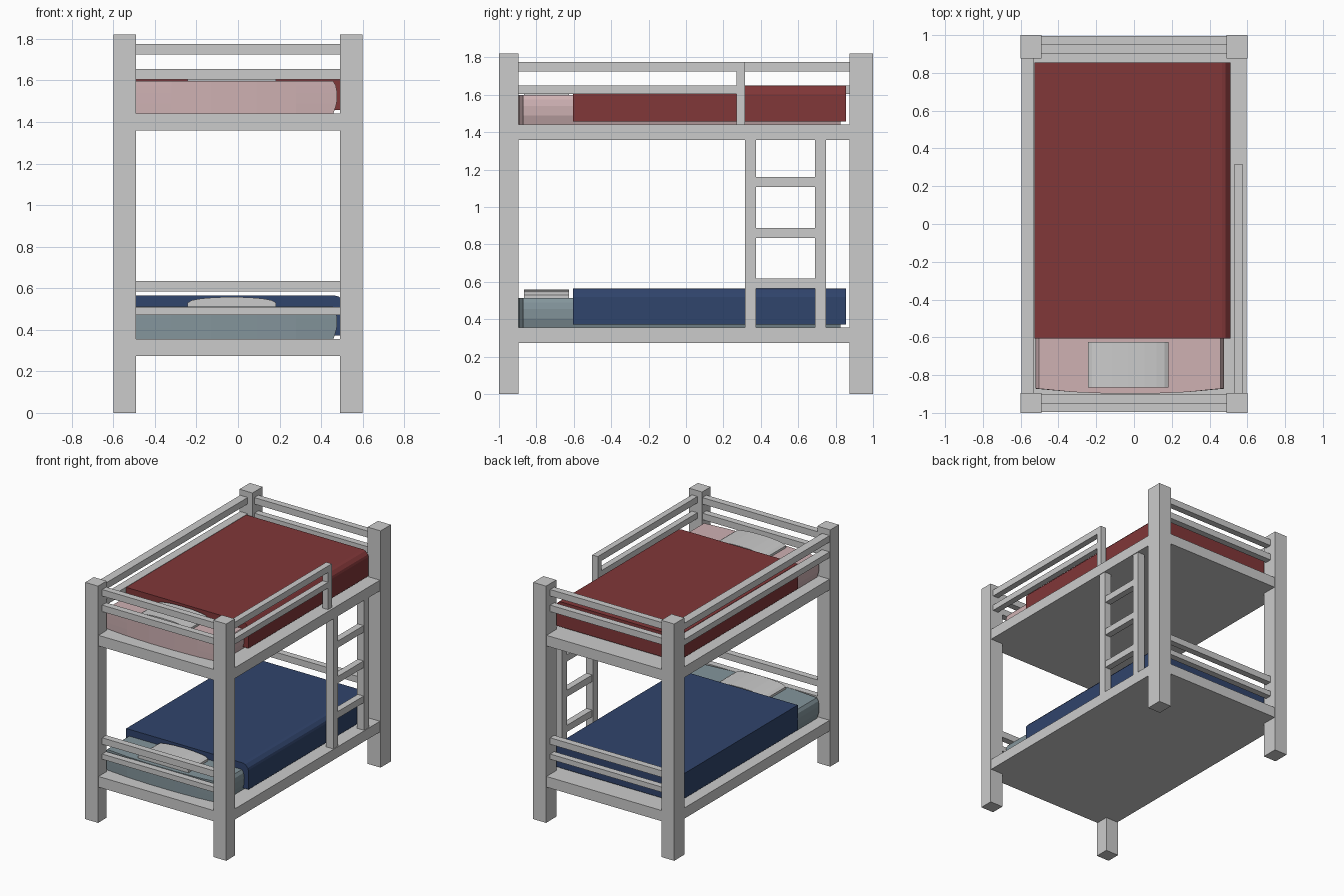
import bpy, bmesh, math

if "Cube" in bpy.data.objects:
    bpy.data.objects.remove(bpy.data.objects["Cube"])


def material(name, rgb):
    m = bpy.data.materials.new(name)
    m.diffuse_color = (*rgb, 1)
    m.use_nodes = True
    m.node_tree.nodes["Principled BSDF"].inputs["Base Color"].default_value = m.diffuse_color
    return m


def finish(name, bm, mat=None):
    bmesh.ops.recalc_face_normals(bm, faces=bm.faces)
    me = bpy.data.meshes.new(name)
    bm.to_mesh(me)
    bm.free()
    ob = bpy.data.objects.new(name, me)
    bpy.context.collection.objects.link(ob)
    if mat:
        me.materials.append(mat)
    return ob


def box(name, x, y, z, mat=None):
    bm = bmesh.new()
    bmesh.ops.create_cube(bm, size=1)
    for v in bm.verts:
        v.co = [(r[0] + r[1]) / 2 + c * (r[1] - r[0]) for c, r in zip(v.co, (x, y, z))]
    return finish(name, bm, mat)


def loft(name, rings, mat=None):
    bm = bmesh.new()
    loops = [[bm.verts.new(p) for p in ring] for ring in rings]
    n = len(loops[0])
    for a, b in zip(loops, loops[1:]):
        for i in range(n):
            bm.faces.new((a[i], a[(i + 1) % n], b[(i + 1) % n], b[i]))
    bm.faces.new(loops[0])
    bm.faces.new(loops[-1])
    return finish(name, bm, mat)


red = material("red", (0.22, 0.038, 0.04))
blue = material("blue", (0.03, 0.058, 0.15))
pink = material("pink", (0.62, 0.44, 0.45))
slate = material("slate", (0.23, 0.30, 0.33))
pale = material("pale_grey", (0.55, 0.55, 0.55))

# Corner posts
for side, x in (("left", (-0.6, -0.49)), ("right", (0.49, 0.6))):
    box(f"front_{side}_post", x, (-1, -0.895), (0, 1.82))
    box(f"back_{side}_post", x, (0.875, 1), (0, 1.82))

# Each bunk: platform, mattress, blanket, pillow, end rails
for bunk, base, cover, sheet, rails in (
        ("lower", 0.355, blue, slate, ((0.47, 0.51), (0.585, 0.635))),
        ("upper", 1.44, red, pink, ((1.605, 1.655), (1.725, 1.775)))):
    box(f"{bunk}_platform", (-0.595, 0.595), (-0.995, 0.995), (base - 0.082, base))
    for i, z in enumerate(rails):
        box(f"{bunk}_front_rail_{i}", (-0.5, 0.5), (-0.95, -0.9), z)
        box(f"{bunk}_back_rail_{i}", (-0.5, 0.5), (0.9, 0.95), z)

    # Mattress with bowed front end and bulging sides
    rings = []
    for dz, inset in ((0, 0.018), (0.05, 0.002), (0.10, 0), (0.135, 0.006), (0.158, 0.02)):
        l, r = -0.522 + inset, 0.477 - inset
        rings.append([(l, 0.825, base + dz), (l, -0.872, base + dz),
                      (-0.32, -0.89, base + dz), (-0.13, -0.898, base + dz),
                      (0.09, -0.898, base + dz), (0.28, -0.89, base + dz),
                      (r, -0.872, base + dz), (r, 0.825, base + dz)])
    loft(f"{bunk}_mattress", rings, sheet)

    # Blanket with rounded right-hand edge
    prof = [(-0.527, 0.018), (0.512, 0.018), (0.512, 0.165), (0.507, 0.182),
            (0.485, 0.205), (0.465, 0.21), (-0.527, 0.21)]
    loft(f"{bunk}_blanket", [[(x, y, base + z) for x, z in prof] for y in (-0.605, 0.855)], cover)

    # Pillow with a gently arched top
    arch = [(-0.03 + 0.213 * t, 0.175 + 0.028 * math.sqrt(1 - t * t))
            for t in (-1, -0.9, -0.7, -0.4, 0, 0.4, 0.7, 0.9, 1)]
    prof = [(-0.243, 0.15)] + arch + [(0.183, 0.15)]
    loft(f"{bunk}_pillow", [[(x, y, base + z) for x, z in prof] for y in (-0.865, -0.625)], pale)

# Side guard rails of the upper bunk
for i, z in enumerate(((1.605, 1.65), (1.725, 1.775))):
    box(f"left_guard_rail_{i}", (-0.595, -0.53), (-0.9, 0.88), z)
    box(f"right_guard_rail_{i}", (0.53, 0.577), (-0.9, 0.31), z)
box("guard_rail_upright", (0.53, 0.577), (0.27, 0.315), (1.43, 1.775))

# Ladder
for name, y in (("front", (0.315, 0.375)), ("back", (0.69, 0.748))):
    box(f"{name}_ladder_stile", (0.53, 0.59), y, (0.35, 1.37))
for i, z in enumerate((0.565, 0.835, 1.107)):
    box(f"ladder_rung_{i}", (0.535, 0.585), (0.37, 0.695), (z, z + 0.052))
